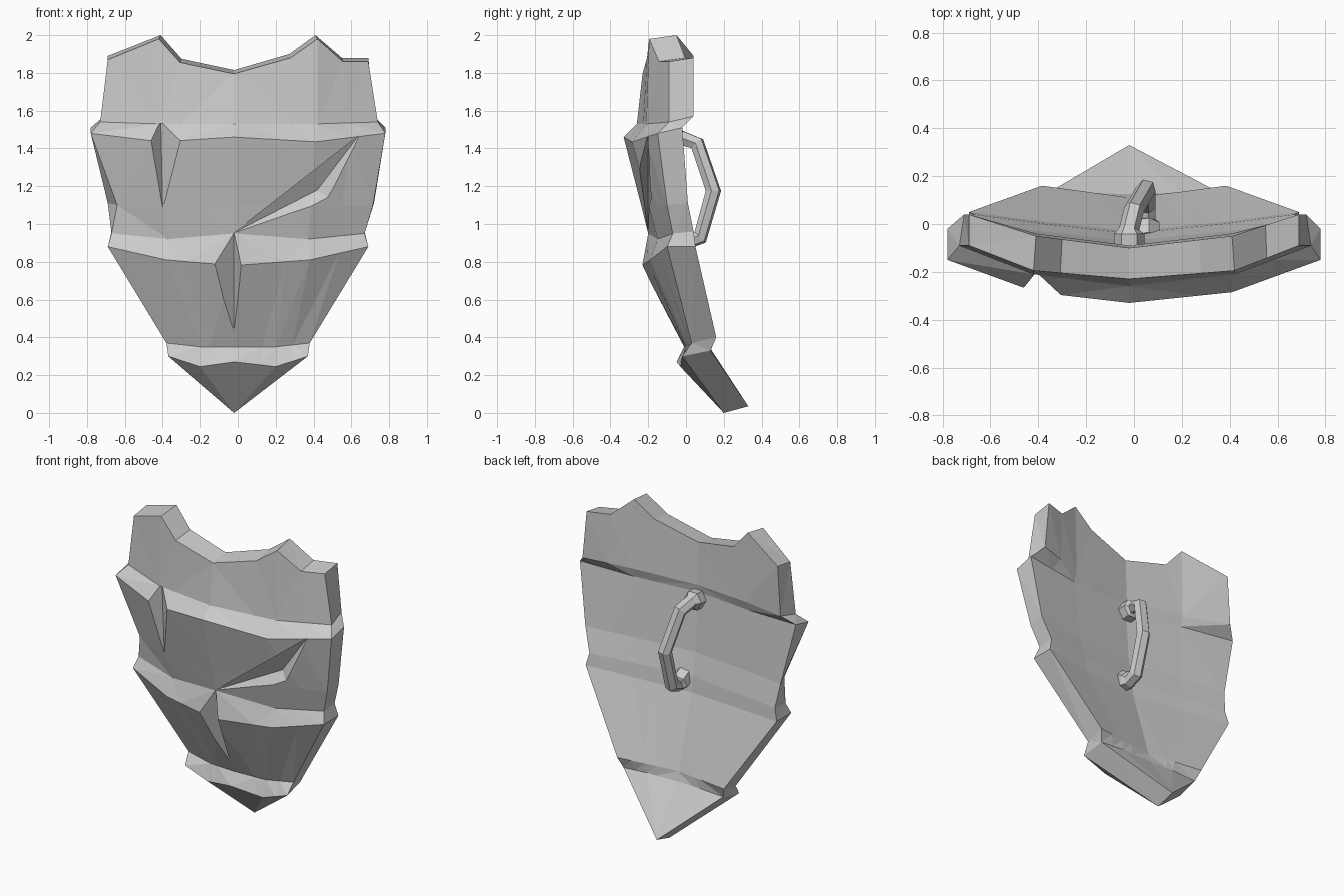
import bpy, bmesh

if "Cube" in bpy.data.objects:
    bpy.data.objects.remove(bpy.data.objects["Cube"])

# Cross rows: (left half width, right half width, mid x, (y,z) edge, (y,z) mid, (y,z) centre)
FRONT = [
    (.69, .69, .42, (-.09, 1.86), (-.195, 1.98), (-.23, 1.79)),
    (.73, .74, .42, (-.09, 1.54), (-.21, 1.53), (-.26, 1.53)),
    (.78, .78, .41, (-.15, 1.48), (-.285, 1.435), (-.33, 1.46)),
    (.64, .715, .39, (-.10, 1.10), (-.195, 1.09), (-.24, 1.11)),
    (.67, .67, .37, (-.07, .95), (-.15, .92), (-.20, .95)),
    (.69, .69, .38, (-.10, .88), (-.19, .81), (-.235, .78)),
    (.38, .38, .20, (.03, .37), (.0, .35), (-.01, .35)),
    (.37, .37, .20, (-.02, .30), (-.03, .245), (-.05, .27)),
]
BACK = [
    (.69, .69, .41, (.04, 1.88), (-.05, 2.0), (-.10, 1.81)),
    (.71, .72, .41, (.04, 1.57), (-.04, 1.55), (-.09, 1.54)),
    (.78, .78, .41, (-.02, 1.51), (-.06, 1.49), (-.10, 1.49)),
    (.69, .72, .39, (.01, 1.11), (-.03, 1.11), (-.07, 1.11)),
    (.67, .67, .37, (.04, .96), (.0, .96), (-.04, .96)),
    (.69, .69, .38, (.05, .88), (.01, .87), (-.03, .86)),
    (.385, .385, .20, (.16, .40), (.135, .40), (.11, .40)),
    (.36, .36, .19, (.13, .33), (.13, .34), (.125, .34)),
]
# Columns: (sign, blend) where 0 = centre, 1 = mid, 2 = edge
COLS = [(-1, 2), (-1, 1), (-1, .72), (-1, 0), (1, .68), (1, 1), (1, 1.5), (1, 2)]
# Battered top edge overrides the top row heights
TOP_Z = [1.87, 1.98, 1.855, 1.795, 1.88, 1.98, 1.86, 1.86]
CX = -.02


def row_points(row, is_top, lift):
    left, right, mid, e, m, c = row
    pts = []
    for i, (s, t) in enumerate(COLS):
        edge = left if s < 0 else right
        stops = [(CX,) + c, (s * mid,) + m, (s * edge,) + e]
        k = min(int(t), 1)
        f = t - k
        p = [a + (b - a) * f for a, b in zip(stops[k], stops[k + 1])]
        if is_top:
            p[2] = TOP_Z[i] + lift
        pts.append(p)
    return pts


def link(name, mesh):
    ob = bpy.data.objects.new(name, mesh)
    bpy.context.collection.objects.link(ob)
    return ob


def bake(ob):
    bpy.context.view_layer.update()
    dg = bpy.context.evaluated_depsgraph_get()
    return bpy.data.meshes.new_from_object(ob.evaluated_get(dg))


# Shield slab: front grid, back grid, stitched rim and pointed foot
bm = bmesh.new()
def grid(rows, lift):
    return [[bm.verts.new(p) for p in row_points(r, i == 0, lift)] for i, r in enumerate(rows)]

F, B = grid(FRONT, 0), grid(BACK, .02)
tf, tb = bm.verts.new((CX, .20, 0)), bm.verts.new((CX, .33, .035))
n, last = len(COLS), len(FRONT) - 1
for G, tip in ((F, tf), (B, tb)):
    for a, b in zip(G, G[1:]):
        for i in range(n - 1):
            bm.faces.new((a[i], a[i + 1], b[i + 1], b[i]))
    for i in range(n - 1):
        bm.faces.new((G[last][i], G[last][i + 1], tip))
for i in range(n - 1):
    bm.faces.new((F[0][i], F[0][i + 1], B[0][i + 1], B[0][i]))
for c in (0, n - 1):
    for r in range(last):
        bm.faces.new((F[r][c], F[r + 1][c], B[r + 1][c], B[r][c]))
    bm.faces.new((F[last][c], tf, tb, B[last][c]))
bmesh.ops.triangulate(bm, faces=bm.faces[:])
bmesh.ops.recalc_face_normals(bm, faces=bm.faces[:])
mesh = bpy.data.meshes.new("shield_plate")
bm.to_mesh(mesh)
bm.free()
shield = link("shield_plate", mesh)

# Battle gashes: convex wedges cut out of the front
GASHES = [
    [(-.41, -.2, 1.54), (-.40, -.19, 1.07), (-.54, -.37, 1.42), (-.23, -.37, 1.42)],
    [(-.02, -.2, .955), (-.02, -.055, .44), (-.26, -.32, .80), (.06, -.32, .78)],
    [(-.02, -.2, .955), (.64, -.2, 1.47), (.42, -.14, 1.18), (.57, -.26, 1.07), (.34, -.4, 1.23)],
]
cutters = []
for pts in GASHES:
    bm = bmesh.new()
    for p in pts:
        bm.verts.new(p)
    bmesh.ops.convex_hull(bm, input=bm.verts[:])
    bmesh.ops.recalc_face_normals(bm, faces=bm.faces[:])
    me = bpy.data.meshes.new("gash_cutter")
    bm.to_mesh(me)
    bm.free()
    cut = link("gash_cutter", me)
    cut.hide_render = True
    mod = shield.modifiers.new("gash", "BOOLEAN")
    mod.operation, mod.solver, mod.object = "DIFFERENCE", "EXACT", cut
    cutters.append(cut)
baked = bake(shield)
shield.modifiers.clear()
shield.data = baked
for cut in cutters:
    bpy.data.objects.remove(cut)

# Grip on the back: six-sided bent bar with flared ends
PATH = [(-.02, -.12, 1.45, 1.5), (-.02, -.04, 1.455, 1.5), (-.02, -.02, 1.455, 1),
        (0, .06, 1.425, 1), (.05, .145, 1.175, 1), (.05, .075, .93, 1),
        (.05, .02, .91, 1), (.05, .0, .92, 1.4), (.05, -.06, .95, 1.4)]
cu = bpy.data.curves.new("grip_path", "CURVE")
cu.dimensions = "3D"
cu.bevel_depth = .042
cu.bevel_resolution = 1
cu.use_fill_caps = True
sp = cu.splines.new("POLY")
sp.points.add(len(PATH) - 1)
for pt, (x, y, z, r) in zip(sp.points, PATH):
    pt.co = (x, y, z, 1)
    pt.radius = r
sp.use_smooth = False
tmp = link("grip_path", cu)
link("grip", bake(tmp))
bpy.data.objects.remove(tmp)
